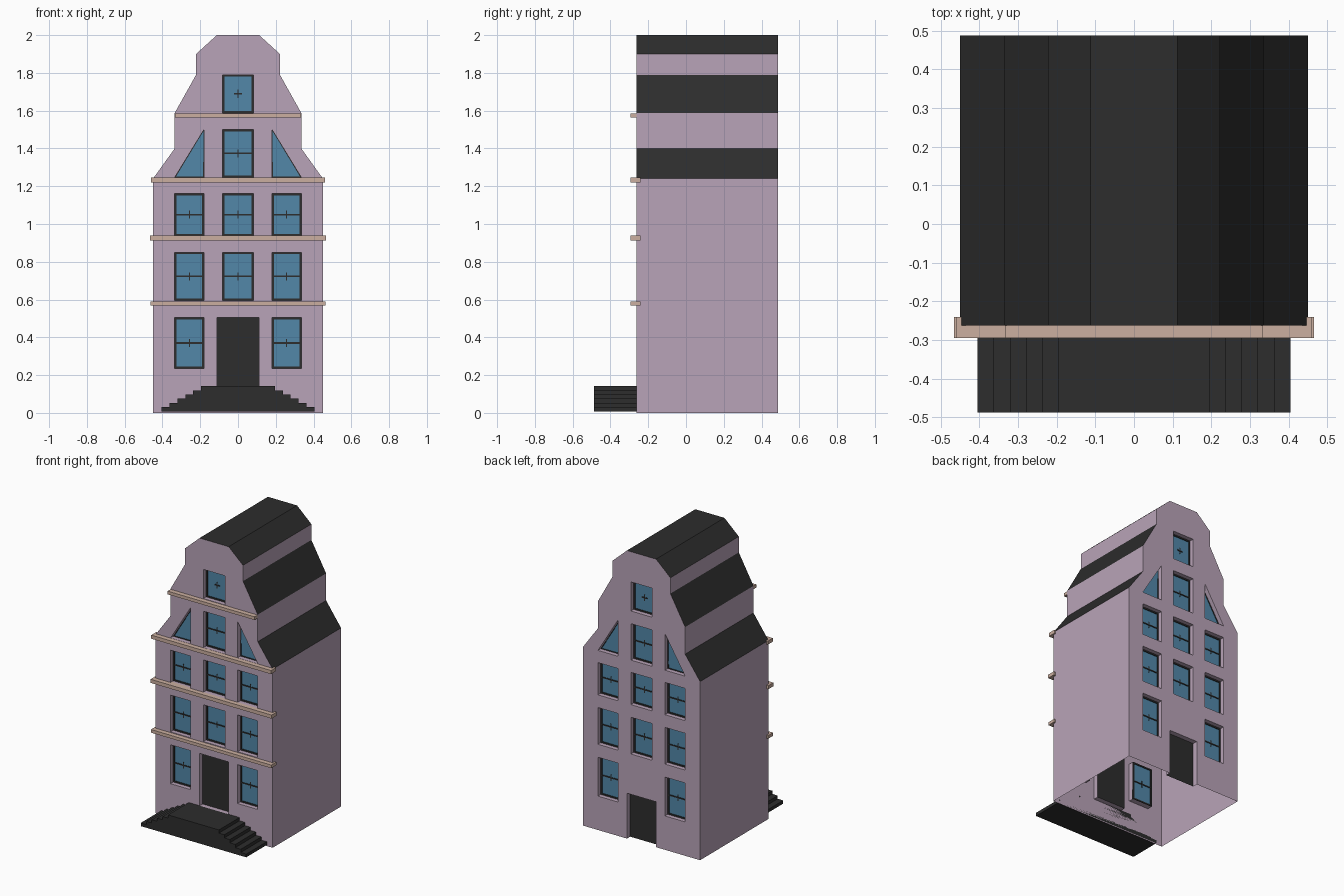
import bpy, bmesh
from mathutils import Vector

if "Cube" in bpy.data.objects:
    bpy.data.objects.remove(bpy.data.objects["Cube"])

Y_FRONT, Y_BACK, DEPTH = -0.262, 0.488, 0.035


def material(name, rgb):
    m = bpy.data.materials.new(name)
    m.diffuse_color = (*rgb, 1)
    m.use_nodes = True
    m.node_tree.nodes["Principled BSDF"].inputs["Base Color"].default_value = m.diffuse_color
    return m


PINK = material("mauve wall", (0.485, 0.371, 0.479))
BLACK = material("black trim", (0.026, 0.026, 0.026))
GLASS = material("blue glass", (0.084, 0.245, 0.395))
STONE = material("tan stone", (0.597, 0.429, 0.352))


def add_object(name, bm, mats):
    bmesh.ops.recalc_face_normals(bm, faces=bm.faces[:])
    me = bpy.data.meshes.new(name)
    bm.to_mesh(me)
    bm.free()
    for m in mats:
        me.materials.append(m)
    ob = bpy.data.objects.new(name, me)
    bpy.context.collection.objects.link(ob)
    return ob


def prism(bm, pts, y0, y1):
    """Extrude an (x, z) outline from y0 to y1."""
    a = [bm.verts.new((x, y0, z)) for x, z in pts]
    b = [bm.verts.new((x, y1, z)) for x, z in pts]
    bm.faces.new(a)
    bm.faces.new(b[::-1])
    for i in range(len(pts)):
        j = (i + 1) % len(pts)
        bm.faces.new((a[i], b[i], b[j], a[j]))


def rect(x0, x1, z0, z1):
    return [(x0, z0), (x1, z0), (x1, z1), (x0, z1)]


# Window layout: side columns, centre column, gable triangles
ROWS = [(0.235, 0.505), (0.595, 0.85), (0.938, 1.162)]
windows = []
for z0, z1 in ROWS:
    windows += [rect(-0.335, -0.18, z0, z1), rect(0.18, 0.335, z0, z1)]
for z0, z1 in ROWS[1:] + [(1.247, 1.50), (1.588, 1.79)]:
    windows.append(rect(-0.082, 0.082, z0, z1))
triangles = [[(s * 0.18, 1.247), (s * 0.335, 1.247), (s * 0.18, 1.50)] for s in (-1, 1)]
facades = [(Y_FRONT, 1, rect(-0.112, 0.112, 0.14, 0.505)),
           (Y_BACK, -1, rect(-0.112, 0.112, -0.1, 0.315))]

# House body: stepped gable profile, with recesses cut in front and back
half = [(0.45, 0), (0.45, 1.24), (0.335, 1.40), (0.335, 1.588),
        (0.222, 1.79), (0.222, 1.90), (0.112, 2.0)]
bm = bmesh.new()
prism(bm, half + [(-x, z) for x, z in reversed(half)], Y_FRONT, Y_BACK)
body = add_object("house_body", bm, [])

bm = bmesh.new()
for y, d, door in facades:
    for pts in windows + triangles + [door]:
        prism(bm, pts, y - d * 0.05, y + d * DEPTH)
cutter = add_object("recess_cutter", bm, [])
cutter.hide_render = True

mod = body.modifiers.new("recesses", 'BOOLEAN')
mod.operation, mod.solver, mod.object = 'DIFFERENCE', 'EXACT', cutter
bpy.context.view_layer.update()
dg = bpy.context.evaluated_depsgraph_get()
mesh = bpy.data.meshes.new_from_object(body.evaluated_get(dg))
body.modifiers.clear()
body.data = mesh
bpy.data.objects.remove(cutter)

# Colour the body by rule: roof slopes, glass, doors; leave the bottom open
mesh.materials.clear()
for m in (PINK, BLACK, GLASS):
    mesh.materials.append(m)
bm = bmesh.new()
bm.from_mesh(mesh)
bm.normal_update()
bottom = []
for f in bm.faces:
    c, n = f.calc_center_median(), f.normal
    f.material_index = 0
    f.smooth = False
    if n.z < -0.9 and c.z < 0.001:
        bottom.append(f)
    elif n.z > 0.1 and -0.2 < c.y < 0.42:
        f.material_index = 1
    elif abs(n.y) > 0.9 and Y_FRONT + 0.01 < c.y < Y_BACK - 0.01:
        f.material_index = 1 if abs(c.x) < 0.1 and c.z < 0.55 else 2
bmesh.ops.delete(bm, geom=bottom, context='FACES')
bm.to_mesh(mesh)
bm.free()


# Window frames and glazing bars
def frame(bm, pts, y, width):
    f = bm.faces.new([bm.verts.new((x, y - 0.005, z)) for x, z in pts])
    f.normal_update()
    ring = bmesh.ops.inset_individual(bm, faces=[f], thickness=width)["faces"]
    bmesh.ops.delete(bm, geom=[f], context='FACES_ONLY')
    ext = bmesh.ops.extrude_face_region(bm, geom=ring)["geom"]
    bmesh.ops.translate(bm, vec=Vector((0, 0.01, 0)),
                        verts=[v for v in ext if isinstance(v, bmesh.types.BMVert)])


for (y, d, door), side in zip(facades, ("front", "back")):
    yp = y + d * DEPTH
    bm = bmesh.new()
    for pts in windows:
        frame(bm, pts, yp, 0.014)
        (x0, z0), (x1, z1) = pts[0], pts[2]
        cx, cz = (x0 + x1) / 2, (z0 + z1) / 2
        w = 0.02 if z0 > 1.55 else (x1 - x0) / 2 - 0.01
        prism(bm, rect(cx - w, cx + w, cz - 0.004, cz + 0.004), yp - 0.004, yp + 0.004)
        prism(bm, rect(cx - 0.003, cx + 0.003, cz - 0.022, cz + 0.022), yp - 0.003, yp + 0.003)
    for pts in triangles:
        frame(bm, pts, yp, 0.007)
    add_object(side + "_window_frames", bm, [BLACK])

# Stone ledges across the front
bm = bmesh.new()
for w, z0, z1 in [(0.462, 0.568, 0.59), (0.465, 0.913, 0.938),
                  (0.46, 1.221, 1.246), (0.334, 1.563, 1.585)]:
    prism(bm, rect(-w, w, z0, z1), -0.295, -0.24)
add_object("front_ledges", bm, [STONE])

# Entrance stairs: one stepped profile climbing from both sides
N, base, top = 6, 0.008, 0.142
rise = (top - base) / N
steps = []
for i in range(N):
    w = 0.405 - 0.042 * i
    steps += [(w, base + rise * i), (w, base + rise * (i + 1))]
bm = bmesh.new()
prism(bm, steps + [(-x, z) for x, z in reversed(steps)], -0.488, Y_FRONT)
add_object("entrance_stairs", bm, [BLACK])
